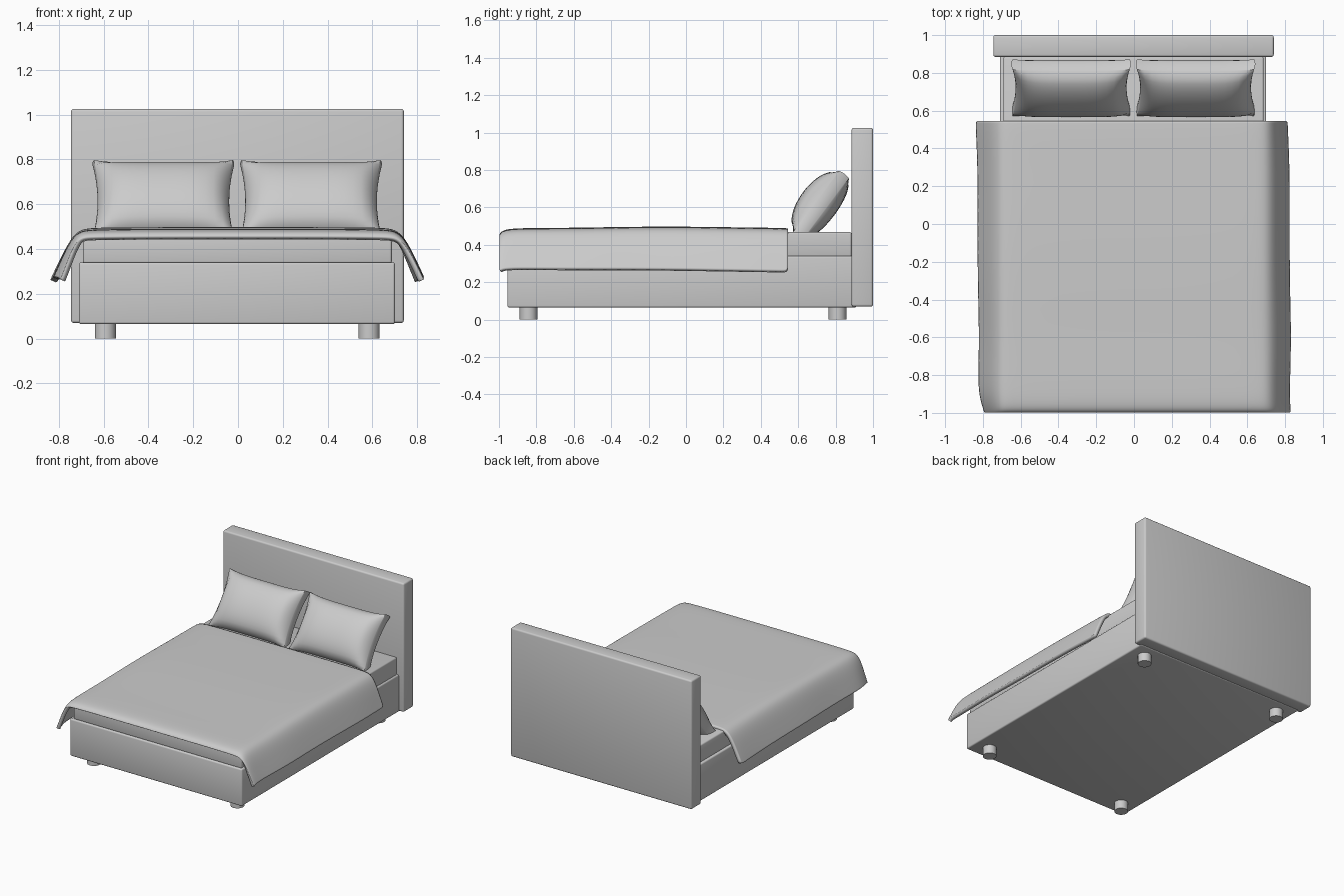
import bpy, bmesh, math
from mathutils import Vector

if "Cube" in bpy.data.objects:
    bpy.data.objects.remove(bpy.data.objects["Cube"])


def finish(bm, name, angle=40):
    bmesh.ops.recalc_face_normals(bm, faces=bm.faces)
    me = bpy.data.meshes.new(name)
    bm.to_mesh(me)
    bm.free()
    ob = bpy.data.objects.new(name, me)
    bpy.context.collection.objects.link(ob)
    bpy.ops.object.select_all(action='DESELECT')
    bpy.context.view_layer.objects.active = ob
    ob.select_set(True)
    bpy.ops.object.shade_smooth_by_angle(angle=math.radians(angle))
    return ob


def box(name, x, y, z, bevel):
    bm = bmesh.new()
    bmesh.ops.create_cube(bm, size=1)
    for v in bm.verts:
        v.co = Vector([(r[0] + r[1]) / 2 + c * (r[1] - r[0]) for c, r in zip(v.co, (x, y, z))])
    bmesh.ops.bevel(bm, geom=bm.edges[:], offset=bevel, segments=3, profile=0.5, affect='EDGES')
    return finish(bm, name)


# Frame, headboard and mattress
box("headboard", (-0.745, 0.74), (0.885, 1.0), (0.07, 1.025), 0.012)
box("bed_base", (-0.71, 0.70), (-0.955, 0.91), (0.065, 0.34), 0.01)
box("mattress", (-0.692, 0.686), (-0.94, 0.885), (0.335, 0.468), 0.01)

# Four round feet
for x in (-0.592, 0.585):
    for y in (-0.842, 0.81):
        bpy.ops.mesh.primitive_cylinder_add(vertices=24, radius=0.047, depth=0.07, location=(x, y, 0.035))
        bpy.context.object.name = "foot"
        bpy.ops.object.shade_smooth_by_angle(angle=math.radians(40))


# Plump pillows leaning on the headboard
def pillow(name, cx):
    bm = bmesh.new()
    bmesh.ops.create_cube(bm, size=2)
    bmesh.ops.subdivide_edges(bm, edges=bm.edges[:], cuts=15, use_grid_fill=True)
    up, out = Vector((0, 0.6, 0.8)), Vector((0, -0.8, 0.6))
    for p in bm.verts:
        u, v, w = p.co
        bulge = ((1 - u ** 4) * (1 - v * v)) ** 0.6
        thick = 0.034 + (0.085 if w > 0 else 0.055) * bulge
        # sides pull in between the corners
        a = u * (0.31 - 0.022 * (1 - v * v) * u * u)
        b = v * (0.205 - 0.016 * (1 - u ** 4) * v * v)
        edge = max(abs(u), abs(v))
        rim = 1 + 0.02 * (1 - w * w) * (edge > 0.99)
        co = Vector((cx + a * rim, 0.722, 0.612)) + up * b * rim + out * w * thick
        co.y = max(0.548, min(co.y, 0.884))
        p.co = co
    return finish(bm, name, 60)


pillow("left_pillow", -0.333)
pillow("right_pillow", 0.326)

# Blanket: half cross-section swept along the bed, drooping over the foot end
half = [(0, 0.491), (0.3, 0.491), (0.55, 0.490), (0.65, 0.488), (0.70, 0.481), (0.735, 0.452),
        (0.765, 0.40), (0.79, 0.345), (0.812, 0.295), (0.826, 0.262)]
profile = [(-x, z) for x, z in reversed(half[1:])] + half
rows = [(0.546, -0.003), (0.50, 0), (0.3, 0.002), (0, 0.007), (-0.3, 0.006), (-0.6, 0), (-0.85, -0.001),
        (-0.93, -0.004), (-0.97, -0.011), (-0.99, -0.022), (-0.998, -0.036)]
bm = bmesh.new()
grid = []
for y, dz in rows:
    t = (0.546 - y) / 1.544
    row = []
    for x, z in profile:
        drop = min(1, max(0, (abs(x) - 0.68) / 0.14))
        nx = x + drop * (0.012 * t - 0.006)
        if x < 0:
            nx += drop * 0.03 * max(0, (-y - 0.88) / 0.12)
        nz = z + dz * (1 - 0.5 * drop) + drop * 0.016 * t
        nx += 0.006 * drop * math.sin(9 * y)
        row.append(bm.verts.new((nx, y, nz)))
    grid.append(row)
for r0, r1 in zip(grid, grid[1:]):
    for i in range(len(profile) - 1):
        bm.faces.new((r0[i], r1[i], r1[i + 1], r0[i + 1]))
bm.normal_update()
if sum(f.normal.z for f in bm.faces) < 0:
    bmesh.ops.reverse_faces(bm, faces=bm.faces[:])
blanket = finish(bm, "blanket", 180)
sub = blanket.modifiers.new("smooth", 'SUBSURF')
sub.levels = sub.render_levels = 2
sol = blanket.modifiers.new("thickness", 'SOLIDIFY')
sol.thickness = 0.026
sol.offset = -1
